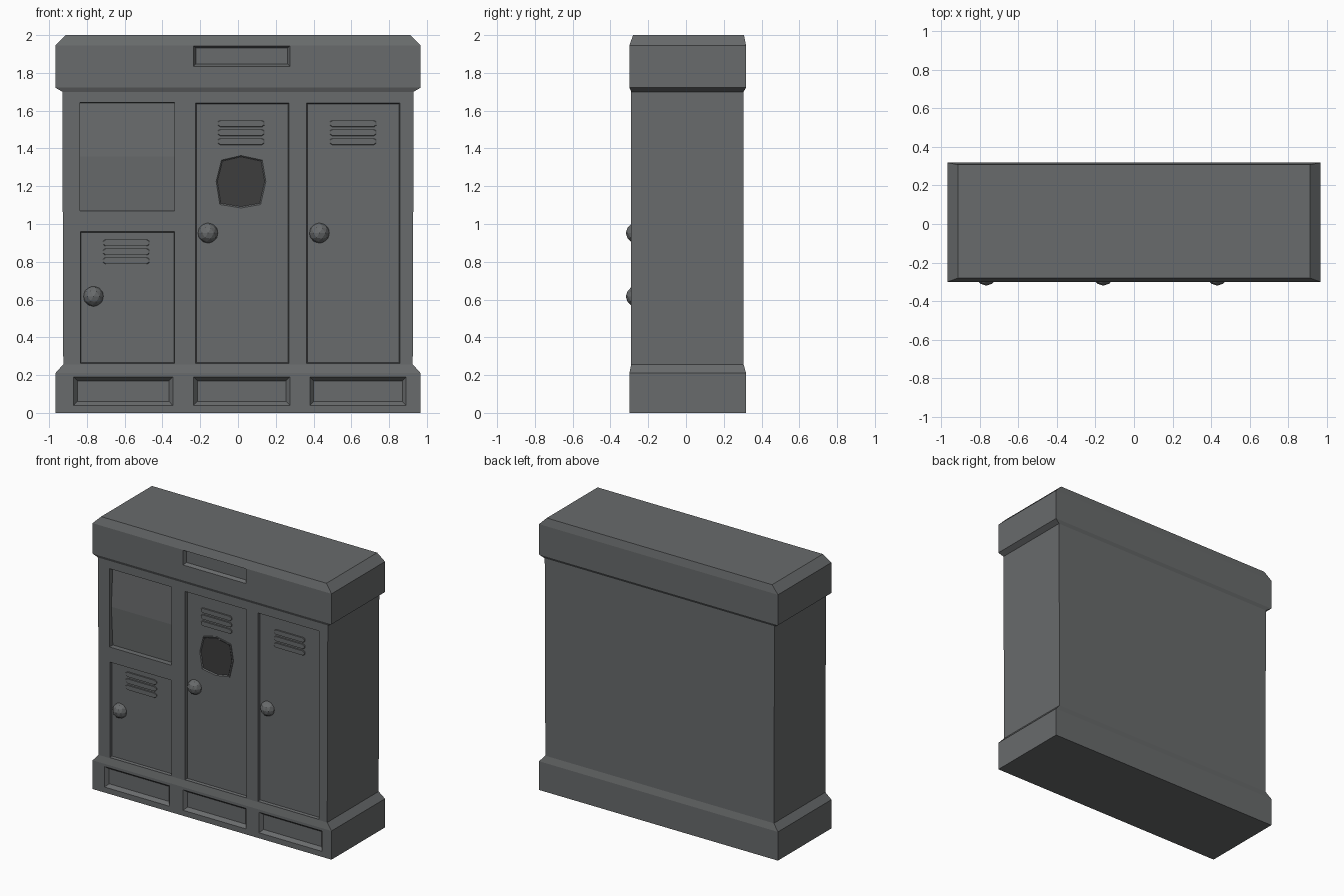
import bpy, bmesh
from mathutils import Matrix

if "Cube" in bpy.data.objects:
    bpy.data.objects.remove(bpy.data.objects["Cube"])


def material(name, rgb):
    m = bpy.data.materials.new(name)
    m.diffuse_color = (*rgb, 1)
    m.use_nodes = True
    m.node_tree.nodes["Principled BSDF"].inputs["Base Color"].default_value = m.diffuse_color
    return m


GREY = material("slate grey metal", (0.14, 0.147, 0.15))
DARK = material("dark window", (0.047, 0.047, 0.048))


def add_object(name, bm, mat):
    bmesh.ops.recalc_face_normals(bm, faces=bm.faces)
    me = bpy.data.meshes.new(name)
    bm.to_mesh(me)
    bm.free()
    me.materials.append(mat)
    ob = bpy.data.objects.new(name, me)
    bpy.context.collection.objects.link(ob)
    return ob


def loft(bm, rings, closed=False):
    """Skin equal-length point rings; cap the ends or join last to first."""
    vs = [[bm.verts.new(p) for p in r] for r in rings]
    pairs = list(zip(vs, vs[1:])) + ([(vs[-1], vs[0])] if closed else [])
    n = len(vs[0])
    for a, b in pairs:
        for i in range(n):
            j = (i + 1) % n
            bm.faces.new((a[i], a[j], b[j], b[i]))
    if not closed:
        bm.faces.new(vs[0])
        bm.faces.new(vs[-1])


def rect(x0, x1, z0, z1, y, grow=0):
    return [(x0 - grow, y, z0 - grow), (x1 + grow, y, z0 - grow),
            (x1 + grow, y, z1 + grow), (x0 - grow, y, z1 + grow)]


def recess(bm, x0, x1, z0, z1, surf, depth, inset):
    """Tapered cutter whose outline on the surface is the given rectangle."""
    loft(bm, [rect(x0, x1, z0, z1, surf - 0.02, inset * 0.02 / depth),
              rect(x0, x1, z0, z1, surf + depth, -inset)])


BASE_Y, BODY_Y, DOOR_Y = -0.30, -0.29, -0.27

# Cabinet: plinth, body and chamfered cap as stacked rectangles
levels = [(0, .967, -.30, .318), (.21, .967, -.30, .318),
          (.257, .925, -.29, .305), (1.70, .93, -.29, .305),
          (1.722, .967, -.30, .318), (1.945, .967, -.30, .318),
          (2.0, .912, -.28, .307)]
bm = bmesh.new()
loft(bm, [[(-x, a, z), (x, a, z), (x, b, z), (-x, b, z)] for z, x, a, b in levels])
cabinet = add_object("cabinet", bm, GREY)

# Recesses for doors, open cubby, plinth panels and name plate
bm = bmesh.new()
for x0, x1, z0, z1 in [(-.225, .27, .262, 1.64), (.363, .857, .262, 1.64),
                       (-.835, -.335, .262, .96)]:
    recess(bm, x0, x1, z0, z1, BODY_Y, 0.02, 0.004)
recess(bm, -.837, -.335, 1.07, 1.643, BODY_Y, 0.04, 0.002)
for x0, x1 in [(-.87, -.345), (-.235, .275), (.38, .89)]:
    recess(bm, x0, x1, .04, .19, BASE_Y, 0.025, 0.02)
recess(bm, -.235, .275, 1.835, 1.943, BASE_Y, 0.025, 0.012)
cutter = add_object("recess_cutter", bm, GREY)
cutter.hide_render = True
mod = cabinet.modifiers.new("recesses", 'BOOLEAN')
mod.object = cutter
mod.operation = 'DIFFERENCE'
mod.solver = 'EXACT'
bpy.context.view_layer.objects.active = cabinet
cabinet.select_set(True)
bpy.ops.object.modifier_apply(modifier=mod.name)
bpy.data.objects.remove(cutter)

# Cubby back panel with a faint horizontal ridge
bm = bmesh.new()
loft(bm, [[(x, -.24, 1.065), (x, -.254, 1.07), (x, -.27, 1.357),
           (x, -.254, 1.642), (x, -.24, 1.648)] for x in (-.839, -.333)])
add_object("cubby_panel", bm, GREY)


# Vent slats, three per door
def slat(bm, cx, cz, w=.124, h=.017):
    half = [(w - .012, -h), (w, -.008), (w, .008), (w - .012, h)]
    outline = half + [(-x, -z) for x, z in half]
    loft(bm, [[(cx + x * s, y, cz + z * s) for x, z in outline]
              for y, s in ((DOOR_Y + .01, 1), (DOOR_Y - .006, 1), (DOOR_Y - .009, .96))])


for name, cx, cz in [("middle", .016, 1.484), ("right", .609, 1.484), ("left", -.592, .853)]:
    bm = bmesh.new()
    for k in (-1, 0, 1):
        slat(bm, cx, cz + k * .0475)
    add_object(name + "_door_vents", bm, GREY)

# Eight-sided window: bevelled frame and dark pane
shape = [(-.108, .118), (0, .143), (.117, .118), (.137, 0),
         (.108, -.127), (0, -.146), (-.117, -.127), (-.137, 0)]


def window_ring(s, y):
    return [(.016 + x * s, y, 1.225 + z * s) for x, z in shape]


bm = bmesh.new()
loft(bm, [window_ring(1, DOOR_Y + .005), window_ring(1, DOOR_Y - .007),
          window_ring(.96, DOOR_Y - .007), window_ring(.88, DOOR_Y + .005)], closed=True)
add_object("window_frame", bm, GREY)
bm = bmesh.new()
loft(bm, [window_ring(.91, DOOR_Y + .004), window_ring(.91, DOOR_Y - .002)])
add_object("window_pane", bm, DARK)

# Faceted door knobs
for name, x, z in [("middle", -.159, .952), ("right", .431, .952), ("left", -.765, .617)]:
    bm = bmesh.new()
    bmesh.ops.create_icosphere(bm, subdivisions=2, radius=.055,
                               matrix=Matrix.Translation((x, -.264, z)))
    add_object(name + "_door_knob", bm, GREY)
